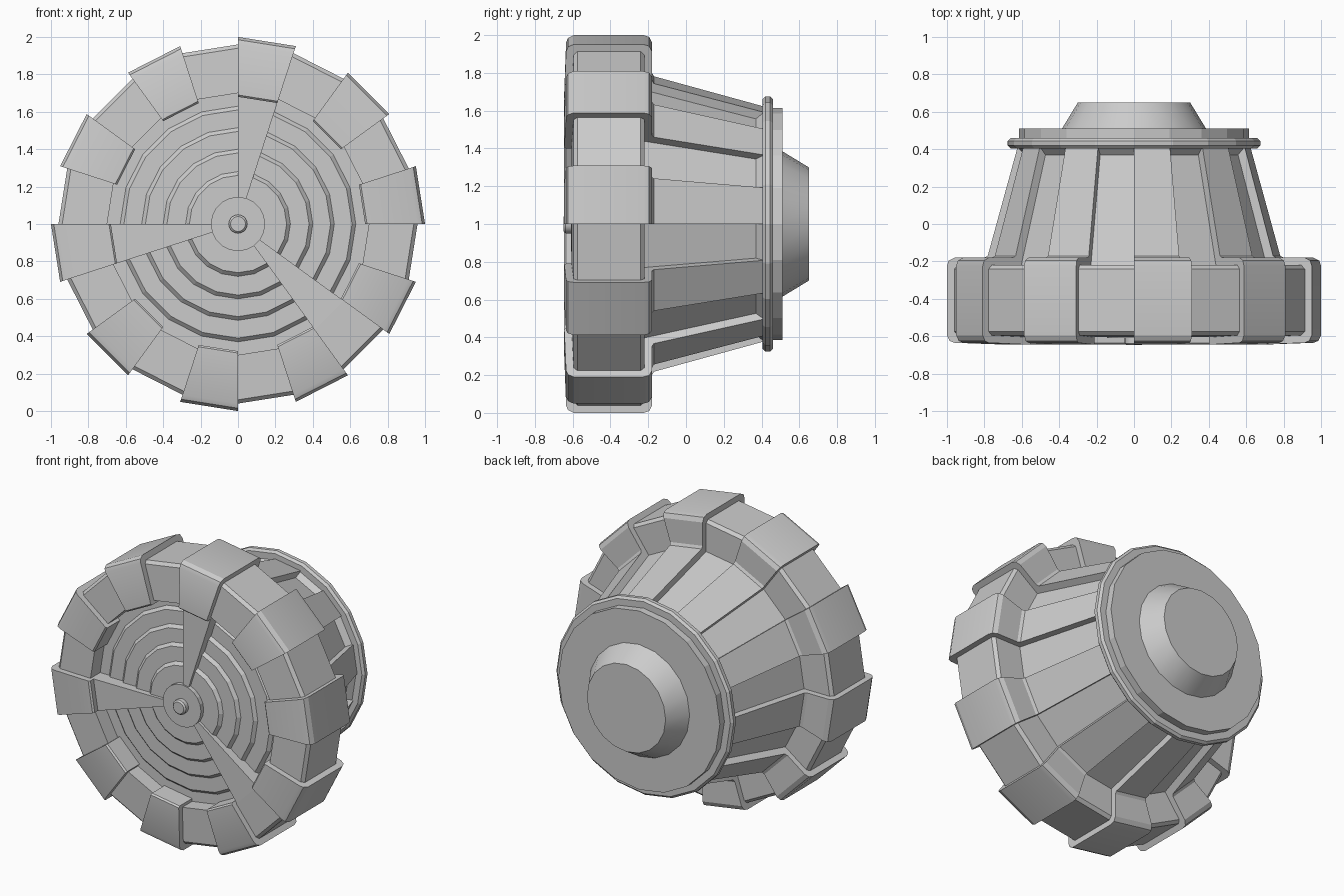
import bpy, bmesh
from math import sin, cos, radians

if "Cube" in bpy.data.objects:
    bpy.data.objects.remove(bpy.data.objects["Cube"])

N = 20            # sides around the y axis
STEP = 360 / N


def pt(r, y, deg):
    a = radians(deg)
    return (r * cos(a), y, 1 + r * sin(a))


def finish(name, bm, smooth=None):
    bmesh.ops.remove_doubles(bm, verts=bm.verts, dist=1e-5)
    bmesh.ops.recalc_face_normals(bm, faces=bm.faces)
    me = bpy.data.meshes.new(name)
    bm.to_mesh(me)
    bm.free()
    ob = bpy.data.objects.new(name, me)
    bpy.context.collection.objects.link(ob)
    if smooth:
        bpy.context.view_layer.objects.active = ob
        ob.select_set(True)
        bpy.ops.object.shade_smooth_by_angle(angle=radians(smooth))
        ob.select_set(False)
    return ob


def lathe(name, profile, sides=N, closed=False, smooth=None):
    """Spin (radius, y) points around the y axis; open ends are capped."""
    bm = bmesh.new()
    rings = [[bm.verts.new(pt(r, y, 360 * i / sides)) for i in range(sides)] for r, y in profile]
    pairs = list(zip(rings, rings[1:])) + ([(rings[-1], rings[0])] if closed else [])
    for a, b in pairs:
        for i in range(sides):
            j = (i + 1) % sides
            bm.faces.new((a[i], a[j], b[j], b[i]))
    if not closed:
        bm.faces.new(rings[0])
        bm.faces.new(rings[-1])
    return finish(name, bm, smooth)


def wedges(name, profile, starts, smooth=None):
    """Closed (radius, y) section swept over one side at each start angle."""
    bm = bmesh.new()
    for s in starts:
        a = [bm.verts.new(pt(r, y, s)) for r, y in profile]
        b = [bm.verts.new(pt(r, y, s + STEP)) for r, y in profile]
        for i in range(len(a)):
            j = (i + 1) % len(a)
            bm.faces.new((a[i], a[j], b[j], b[i]))
        bm.faces.new(a)
        bm.faces.new(b)
    return finish(name, bm, smooth)


# recessed rim and conical body
lathe("body_shell", [(0.70, -0.50), (0.70, -0.605), (0.94, -0.595), (0.96, -0.575),
                     (0.96, -0.24), (0.94, -0.22), (0.745, -0.22), (0.585, 0.37),
                     (0.62, 0.41), (0.55, 0.41), (0.55, -0.50)], closed=True)

# raised tread pads that run on into ribs along the cone
wedges("tread_pads_and_ribs", [(0.68, -0.50), (0.68, -0.635), (0.69, -0.645), (0.96, -0.635),
                               (0.985, -0.625), (1.0, -0.595), (1.0, -0.225), (0.99, -0.195),
                               (0.96, -0.18), (0.80, -0.18), (0.782, -0.17), (0.62, 0.42),
                               (0.55, 0.42), (0.70, -0.24), (0.90, -0.26), (0.90, -0.50)],
       [2 * STEP * k for k in range(N // 2)], smooth=25)

# terraced front dish
dish = [(0.71, -0.50)]
y = -0.50
for r in (0.63, 0.515, 0.40, 0.28):
    dish += [(r, y), (r - 0.02, y - 0.02)]
    y -= 0.02
dish += [(0.10, y)]
lathe("front_dish", dish)

# three spokes, hub and axle stub
wedges("front_spokes", [(0.12, -0.60), (0.70, -0.60), (0.70, -0.50), (0.12, -0.50)], [72, 180, 306])
lathe("front_hub", [(0.145, -0.52), (0.145, -0.61), (0.05, -0.61)])
lathe("axle_stub", [(0.05, -0.58), (0.05, -0.638), (0.04, -0.648)], smooth=30)

# rear flange and end cap
lathe("rear_flange", [(0.60, 0.405), (0.66, 0.405), (0.675, 0.42), (0.675, 0.445),
                      (0.66, 0.46), (0.615, 0.46), (0.615, 0.51)])
lathe("rear_cap", [(0.385, 0.50), (0.385, 0.51), (0.30, 0.65)], smooth=30)
